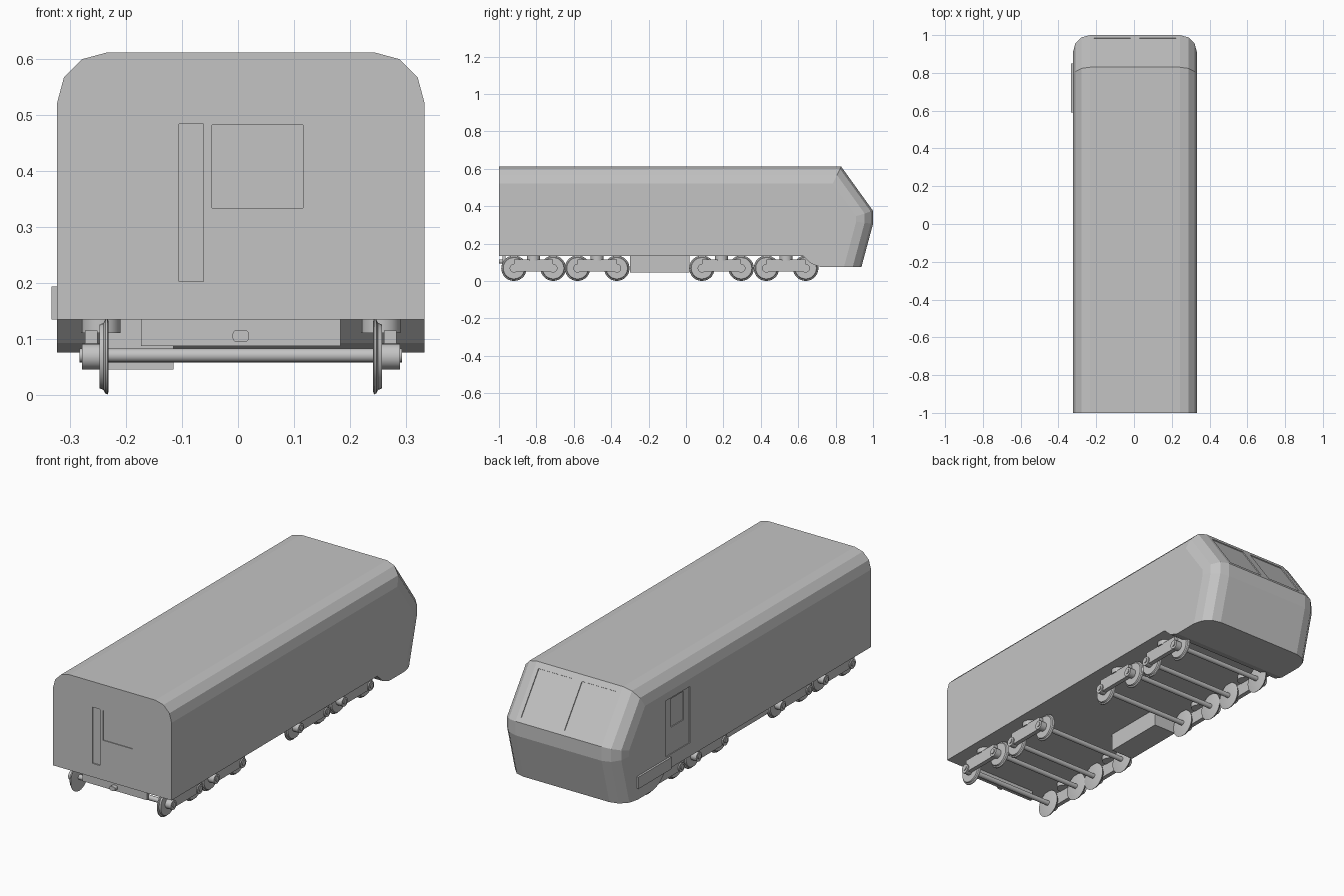
import bpy, bmesh, math
from mathutils import Vector, Matrix

if "Cube" in bpy.data.objects:
    bpy.data.objects.remove(bpy.data.objects["Cube"])

CX = 0.005  # the body sits slightly right of centre because of the side step box

grey = bpy.data.materials.new("plain grey")
grey.diffuse_color = (0.55, 0.55, 0.55, 1)
grey.use_nodes = True
grey.node_tree.nodes["Principled BSDF"].inputs["Base Color"].default_value = grey.diffuse_color


def add(name, bm):
    bmesh.ops.recalc_face_normals(bm, faces=bm.faces)
    me = bpy.data.meshes.new(name)
    bm.to_mesh(me)
    bm.free()
    me.materials.append(grey)
    ob = bpy.data.objects.new(name, me)
    bpy.context.collection.objects.link(ob)
    return ob


def box(name, x, y, z, bevel=0, rot=0):
    """Box from (min, max) pairs, optionally turned about x."""
    bm = bmesh.new()
    size = [p[1] - p[0] for p in (x, y, z)]
    mid = [(p[0] + p[1]) / 2 for p in (x, y, z)]
    bmesh.ops.create_cube(bm, size=1)
    bmesh.ops.scale(bm, vec=size, verts=bm.verts)
    if bevel:
        edges = [e for e in bm.edges
                 if abs((e.verts[0].co - e.verts[1].co).y) > size[1] * 0.9]
        bmesh.ops.bevel(bm, geom=edges, offset=bevel, segments=3, profile=0.5, affect='EDGES')
    bm.transform(Matrix.Translation(mid) @ Matrix.Rotation(rot, 4, 'X'))
    return add(name, bm)


def turned(name, profile, centre, axis='X', sides=28):
    """Closed solid of revolution from (distance along axis, radius) points."""
    bm = bmesh.new()
    rings = []
    for d, r in profile:
        ring = []
        for i in range(sides):
            a = 2 * math.pi * i / sides
            u, v = r * math.cos(a), r * math.sin(a)
            co = {'X': (d, u, v), 'Y': (u, d, v), 'Z': (u, v, d)}[axis]
            ring.append(bm.verts.new(Vector(centre) + Vector(co)))
        rings.append(ring)
    for a, b in zip(rings, rings[1:]):
        for i in range(sides):
            j = (i + 1) % sides
            bm.faces.new((a[i], a[j], b[j], b[i]))
    bm.faces.new(rings[0])
    bm.faces.new(rings[-1])
    ob = add(name, bm)
    bpy.ops.object.select_all(action='DESELECT')
    ob.select_set(True)
    bpy.context.view_layer.objects.active = ob
    bpy.ops.object.shade_smooth_by_angle(angle=math.radians(35))
    return ob


# body shell: side profile extruded across x, upper and nose edges rounded
side = [(-1, .134), (-1, .611), (.83, .611), (1, .375), (1, .305),
        (.938, .075), (.72, .075), (.67, .092), (.625, .134)]
bm = bmesh.new()
L = [bm.verts.new((CX - .328, y, z)) for y, z in side]
R = [bm.verts.new((CX + .328, y, z)) for y, z in side]
bm.faces.new(L)
bm.faces.new(R)
n = len(side)
for i in range(n):
    j = (i + 1) % n
    bm.faces.new((L[i], L[j], R[j], R[i]))
bmesh.ops.recalc_face_normals(bm, faces=bm.faces)
rounded = [bm.edges.get((s[i], s[i + 1])) for s in (L, R) for i in range(1, 5)]
bmesh.ops.bevel(bm, geom=rounded, offset=.09, segments=3, profile=.5,
                affect='EDGES', clamp_overlap=False)
body = add("body_shell", bm)

# shallow recesses: rear door, side door and windscreen panes
tilt = math.atan2(.17, .236)
px, pz, half = .917, .491, .118
cutters = [
    box("cutter_end_door_strip", (-.105, -.062), (-1.05, -.994), (.202, .483)),
    box("cutter_end_window", (-.046, .116), (-1.05, -.996), (.333, .481)),
    box("cutter_side_door", (-.4, CX - .324), (.43, .62), (.202, .483)),
    box("cutter_side_window", (-.4, CX - .320), (.475, .575), (.333, .475)),
]
for s in (-1, 1):
    c = CX + s * .12
    cutters.append(box("cutter_windscreen", (c - .097, c + .097),
                       (px - .005, px + .005), (pz - half, pz + half), rot=tilt))
for c in cutters:
    c.hide_render = True
    c.hide_viewport = False
    m = body.modifiers.new(c.name, 'BOOLEAN')
    m.operation = 'DIFFERENCE'
    m.solver = 'EXACT'
    m.object = c
# bake the cuts and drop the cutters
dg = bpy.context.evaluated_depsgraph_get()
cut = bpy.data.meshes.new_from_object(body.evaluated_get(dg))
body.modifiers.clear()
body.data = cut
for c in cutters:
    bpy.data.objects.remove(c)

# headlights in pairs on the nose
for s in (-1, 1):
    for x in (.15, .215):
        turned("headlight", [(-.01, .012), (.0, .012), (.0, .008), (-.003, .008)],
               (CX + s * x, 1.0, .34), 'Y', 16)

# side step box, equipment box, end beam and coupler
box("side_step_box", (-.333, -.32), (.59, .85), (.134, .193))
box("equipment_box", (-.24, -.115), (-.30, .02), (.045, .136))
box("end_beam", (CX - .178, CX + .178), (-.98, -.965), (.087, .136))
box("coupler", (CX - .015, CX + .015), (-1.0, -.97), (.094, .115), bevel=.008)

# four bogies, each with two wheelsets
WZ = .068
for by in (-.815, -.475, .19, .535):
    for dy in (-.105, .105):
        y = by + dy
        turned("axle", [(-.288, .0125), (.288, .0125)], (CX, y, WZ + .002), sides=16)
        for s in (-1, 1):
            turned("wheel", [(s * .236, .062), (s * .238, .068), (s * .242, .066),
                             (s * .245, .060), (s * .252, .057)], (CX, y, WZ))
            turned("bearing", [(s * .25, .023), (s * .284, .023)], (CX, y, WZ), sides=20)
    for s in (-1, 1):
        x0, x1 = sorted((CX + s * .256, CX + s * .278))
        box("bogie_side_frame", (x0, x1), (by - .105, by + .105), (.05, .114))
        turned("bogie_spring", [(.11, .035), (.136, .035)], (CX + s * .25, by, 0), 'Z', 20)
